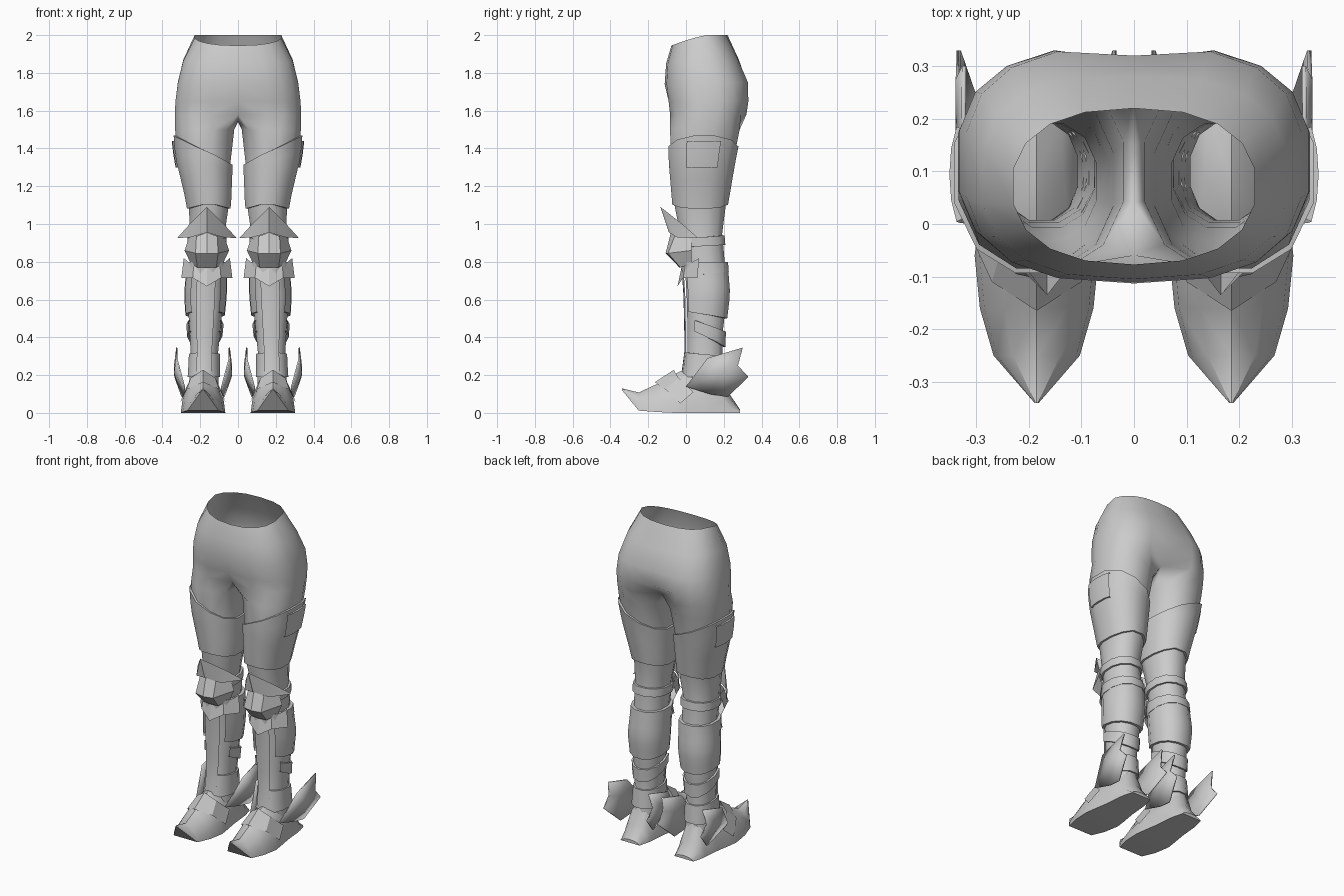
import bpy, bmesh, math
from math import sin, cos, radians, pi

if "Cube" in bpy.data.objects:
    bpy.data.objects.remove(bpy.data.objects["Cube"])

grey = bpy.data.materials.new("steel_grey")
grey.diffuse_color = (0.6, 0.6, 0.6, 1)
grey.use_nodes = True
grey.node_tree.nodes["Principled BSDF"].inputs["Base Color"].default_value = grey.diffuse_color


def finish(name, bm, fix=False, smooth=40):
    """Turn a bmesh into a mirrored, angle-smoothed object."""
    if fix:
        bmesh.ops.recalc_face_normals(bm, faces=bm.faces)
    me = bpy.data.meshes.new(name)
    bm.to_mesh(me)
    bm.free()
    me.materials.append(grey)
    ob = bpy.data.objects.new(name, me)
    bpy.context.collection.objects.link(ob)
    bpy.ops.object.select_all(action='DESELECT')
    ob.select_set(True)
    bpy.context.view_layer.objects.active = ob
    bpy.ops.object.shade_smooth_by_angle(angle=radians(smooth))
    m = ob.modifiers.new("mirror", 'MIRROR')
    m.merge_threshold = 0.0005
    return ob


def add_rows(bm, rows, closed):
    """Skin quads between rows of points, listed top to bottom."""
    vs = [[bm.verts.new(p) for p in r] for r in rows]
    n = len(rows[0])
    for a, b in zip(vs, vs[1:]):
        for i in range(n if closed else n - 1):
            j = (i + 1) % n
            bm.faces.new((a[i], b[i], b[j], a[j]))
    return vs


def spow(v, p):
    return math.copysign(abs(v) ** p, v)


# Leg profile: z, inner x, outer x, front y, back y
LEG = [(1.5, .015, .338, -.09, .29), (1.33, .035, .318, -.085, .255),
       (1.1, .045, .262, -.065, .215), (.95, .068, .26, -.035, .195),
       (.78, .072, .258, -.01, .21), (.63, .072, .272, 0, .222),
       (.45, .09, .26, .005, .2), (.3, .105, .252, .005, .195),
       (.15, .10, .262, -.02, .21)]


def leg_point(a, z, off=0.0):
    """Point on the leg surface at angle a (0 = front, 90 = outside)."""
    z = max(min(z, LEG[0][0]), LEG[-1][0])
    for p, q in zip(LEG, LEG[1:]):
        if p[0] >= z >= q[0]:
            f = (p[0] - z) / (p[0] - q[0])
            xi, xo, yf, yb = [p[i] + (q[i] - p[i]) * f for i in range(1, 5)]
            break
    s, c = sin(radians(a)), cos(radians(a))
    return ((xi + xo) / 2 + ((xo - xi) / 2 + off) * spow(s, .9),
            (yf + yb) / 2 - ((yb - yf) / 2 + off) * spow(c, .9), z)


# Hips and bare legs: half rings to the crotch, then full rings down the leg
def hip_arc(zf, zb, rx, yf, yb, p, cleft_f, cleft_b):
    pts = []
    for k in range(10):
        t = k * pi / 9
        x = rx * sin(t) ** p if 0 < k < 9 else 0
        y = (yf + yb) / 2 - (yb - yf) / 2 * spow(cos(t), p)
        y += cleft_f if k == 0 else -cleft_b if k == 9 else 0
        pts.append((x, y, zf + (zb - zf) * min(1, (1 - cos(t)) * .85)))
    return pts


HIPS = [(1.945, 2.0, .232, -.077, .22, .85, 0, 0),
        (1.85, 1.87, .293, -.105, .285, .78, 0, .005),
        (1.74, 1.75, .322, -.113, .338, .74, 0, .018),
        (1.65, 1.65, .335, -.102, .34, .74, .01, .03),
        (1.58, 1.58, .338, -.094, .33, .76, .035, .09)]
bm = bmesh.new()
arcs = [hip_arc(*h) for h in HIPS]
vs = add_rows(bm, arcs, False)
top = vs[-1] + [bm.verts.new((0, .15, 1.54)), bm.verts.new((0, .04, 1.545))]
rings = [[leg_point(-45 + 30 * k, r[0]) for k in range(12)] for r in LEG]
legs = add_rows(bm, rings, True)
for i in range(12):
    j = (i + 1) % 12
    bm.faces.new((top[i], legs[0][i], legs[0][j], top[j]))
finish("hips_and_legs", bm, smooth=60)


# Armour bands wrapped around the leg, with lipped edges
def band(name, a0, a1, off, z_top, z_bot, steps=5):
    closed = a1 - a0 == 360
    n = max(4, round((a1 - a0) / 30))
    angles = [a0 + (a1 - a0) * i / n for i in range(n if closed else n + 1)]
    rows = [(0, 0)] + [(i / steps, off) for i in range(steps + 1)] + [(1, 0)]
    bm = bmesh.new()
    add_rows(bm, [[leg_point(a, z_top(a) + (z_bot(a) - z_top(a)) * f, o)
                   for a in angles] for f, o in rows], closed)
    finish(name, bm)


def sn(a):
    return sin(radians(a))


def back(a):
    return (1 - cos(radians(a))) / 2


band("thigh_guard", -45, 315, .012, lambda a: 1.39 + .08 * sn(a), lambda a: 1.11 - .03 * abs(sn(a)))
band("knee_strap_upper", -45, 315, .012, lambda a: .92 + .02 * back(a), lambda a: .875 + .015 * back(a), 2)
band("knee_strap_lower", -45, 315, .018, lambda a: .80, lambda a: .72 + .03 * back(a), 2)
band("calf_guard", 40, 320, .016, lambda a: .72 + .03 * back(a), lambda a: .54 - .04 * back(a))
band("calf_guard_lower", 60, 300, .012, lambda a: .51 - .08 * back(a), lambda a: .46 - .11 * back(a), 2)
band("shin_plate", -24, 24, .014, lambda a: .73, lambda a: .22)
band("ankle_guard", -45, 315, .01, lambda a: .32 - .02 * back(a), lambda a: .19, 2)
band("thigh_pocket", 66, 114, .02, lambda a: 1.44, lambda a: 1.30, 2)


# Folded plates that are symmetric about the leg centre
def folded_plate(name, cx, *half_rows):
    bm = bmesh.new()
    add_rows(bm, [[(cx - d, y, z) for d, y, z in r] +
                  [(cx + d, y, z) for d, y, z in r[-2::-1]] for r in half_rows], False)
    bmesh.ops.remove_doubles(bm, verts=bm.verts, dist=.0005)
    finish(name, bm, smooth=25)


folded_plate("knee_crest", .165,
             [(.158, .065, .925), (.09, -.02, 1.0), (0, -.135, 1.09)],
             [(.158, .065, .925), (.085, -.05, .93), (0, -.09, .955)])
folded_plate("knee_cap", .165,
             [(.09, .03, .94), (.055, -.06, .935), (0, -.08, .955)],
             [(.118, .03, .86), (.06, -.095, .845), (0, -.108, .845)],
             [(.085, .03, .79), (.05, -.03, .77), (0, -.035, .77)])
folded_plate("knee_lower_plate", .165,
             [(.122, .07, .82), (.07, -.005, .775), (0, -.025, .765)],
             [(.135, .06, .715), (.075, -.015, .715), (0, -.045, .67)])
folded_plate("instep_plate", .185,
             [(.10, .04, .11), (.065, -.04, .185), (0, -.065, .228)],
             [(.122, -.03, .05), (.085, -.11, .125), (0, -.165, .162)])

# Pointed shoe from cross-sections: y, half width, bottom, top
bm = bmesh.new()
secs = []
for y, w, b, t in [(.285, .065, 0, .02), (.23, .08, 0, .10), (.2, .085, 0, .2),
                   (.09, .095, 0, .25), (0, .11, 0, .235), (-.06, .118, 0, .205),
                   (-.16, .108, .005, .15), (-.25, .082, .012, .108),
                   (-.34, .004, .122, .13)]:
    h = t - b
    half = [(-w, b), (-w * .92, b + .35 * h), (-w * .55, b + .8 * h)]
    secs.append([(.185 + x, y, z) for x, z in
                 half + [(0, t)] + [(-x, z) for x, z in half[::-1]]])
vs = add_rows(bm, secs, True)
bm.faces.new(vs[0])
bm.faces.new(vs[-1])
finish("shoe", bm, fix=True, smooth=35)

# Swept ankle wings on both sides of each foot
WING = [(0, .14, .10), (.115, .29, .14), (.30, .345, .138), (.275, .25, .15),
        (.33, .19, .148), (.22, .085, .11), (.13, .10, .10)]
for name, side in (("outer_ankle_wing", 1), ("inner_ankle_wing", -1)):
    bm = bmesh.new()
    rim = [bm.verts.new((.185 + side * d, y, z)) for y, z, d in WING]
    mid = bm.verts.new((.185 + side * .15, .18, .21))
    for i in range(len(rim)):
        bm.faces.new((rim[i], rim[(i + 1) % len(rim)], mid))
    ob = finish(name, bm, fix=True, smooth=25)
    s = ob.modifiers.new("thickness", 'SOLIDIFY')
    s.thickness = .008
    s.offset = 0
